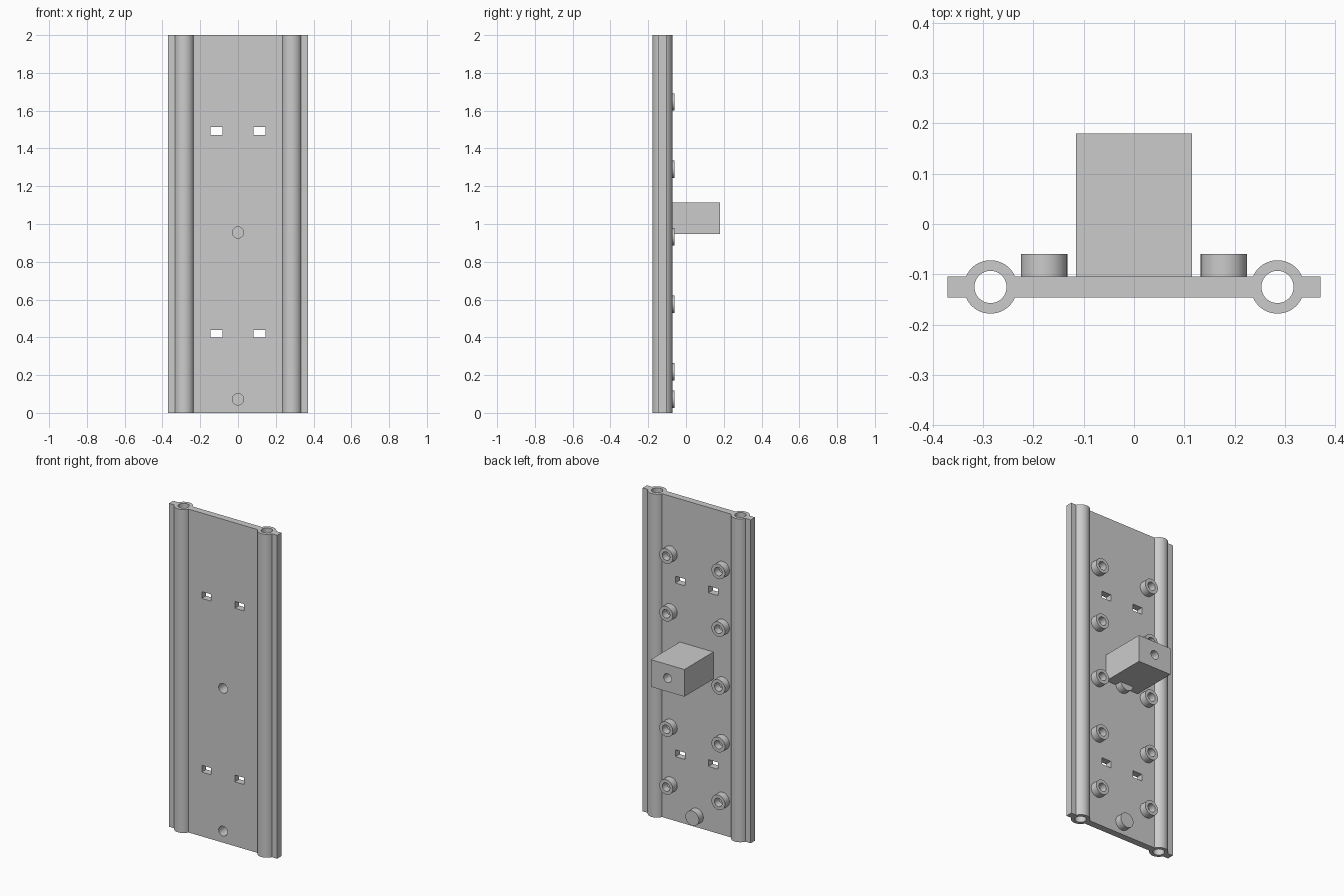
import bpy, bmesh, math
from mathutils import Matrix, Vector

if "Cube" in bpy.data.objects:
    bpy.data.objects.remove(bpy.data.objects["Cube"], do_unlink=True)

grey = bpy.data.materials.new("plain grey")
grey.use_nodes = True
colour = (0.6, 0.6, 0.6, 1)
grey.diffuse_color = colour
grey.node_tree.nodes["Principled BSDF"].inputs["Base Color"].default_value = colour

HEIGHT = 2.0
PLATE_Y, HALF_T, HALF_W = -0.125, 0.021, 0.37
BACK = PLATE_Y + HALF_T
TUBE_X, TUBE_R, BORE_R = 0.285, 0.053, 0.032
BOSS_END, BOSS_R = -0.06, 0.046


def make(name, bm):
    bmesh.ops.recalc_face_normals(bm, faces=bm.faces)
    mesh = bpy.data.meshes.new(name)
    bm.to_mesh(mesh)
    bm.free()
    mesh.materials.append(grey)
    obj = bpy.data.objects.new(name, mesh)
    bpy.context.collection.objects.link(obj)
    return obj


def box(name, lo, hi):
    lo, hi = Vector(lo), Vector(hi)
    bm = bmesh.new()
    bmesh.ops.create_cube(bm, size=1, matrix=Matrix.Translation((lo + hi) / 2)
                          @ Matrix.Diagonal((*(hi - lo), 1)))
    return make(name, bm)


def cylinder(name, start, end, radius):
    start, end = Vector(start), Vector(end)
    turn = (end - start).to_track_quat("Z", "Y").to_matrix().to_4x4()
    bm = bmesh.new()
    bmesh.ops.create_cone(bm, cap_ends=True, segments=48, radius1=radius, radius2=radius,
                          depth=(end - start).length,
                          matrix=Matrix.Translation((start + end) / 2) @ turn)
    return make(name, bm)


def along_y(name, x, z, y0, y1, radius):
    return cylinder(name, (x, y0, z), (x, y1, z), radius)


def cut(target, cutters):
    bpy.context.view_layer.objects.active = target
    for cutter in cutters:
        mod = target.modifiers.new("cut", "BOOLEAN")
        mod.operation, mod.solver, mod.object = "DIFFERENCE", "EXACT", cutter
        bpy.ops.object.modifier_apply(modifier=mod.name)


def discard(cutters):
    for cutter in cutters:
        bpy.data.objects.remove(cutter, do_unlink=True)


# Extruded plate with a tube swelling near each edge
join = math.asin(HALF_T / TUBE_R)
upper = [(HALF_W, HALF_T)]
for cx in (TUBE_X, -TUBE_X):
    for i in range(25):
        a = join + (math.pi - 2 * join) * i / 24
        upper.append((cx + TUBE_R * math.cos(a), TUBE_R * math.sin(a)))
upper.append((-HALF_W, HALF_T))
outline = upper + [(x, -y) for x, y in reversed(upper)]
bm = bmesh.new()
base = bm.faces.new([bm.verts.new((x, PLATE_Y + y, 0)) for x, y in outline])
ext = bmesh.ops.extrude_face_region(bm, geom=[base])
bmesh.ops.translate(bm, vec=(0, 0, HEIGHT),
                    verts=[v for v in ext["geom"] if isinstance(v, bmesh.types.BMVert)])
plate = make("plate", bm)

# Tube bores, slots and the two front screw holes
centre_z = (0.072, 0.955)
drills = [along_y("drill", 0, z, -0.3, -0.072, 0.03) for z in centre_z]
plate_cuts = []
for side in (-1, 1):
    x = side * TUBE_X
    plate_cuts.append(cylinder("bore", (x, PLATE_Y, -0.1), (x, PLATE_Y, HEIGHT + 0.1), BORE_R))
    for z in (0.419, 1.493):
        c = side * 0.113
        plate_cuts.append(box("slot", (c - 0.032, -0.3, z - 0.021), (c + 0.032, 0, z + 0.021)))
cut(plate, plate_cuts + drills)
parts = [plate]

# Closed bosses behind the front screw holes
for name, z in zip(("lower_closed_boss", "middle_closed_boss"), centre_z):
    boss = along_y(name, 0, z, BACK, BOSS_END, BOSS_R)
    cut(boss, drills)
    parts.append(boss)

# Rear block with a blind hole
block = box("rear_block", (-0.115, BACK, 0.947), (0.115, 0.18, 1.115))
block_drill = along_y("block_drill", 0, 1.031, 0.08, 0.3, 0.027)
cut(block, drills + [block_drill])
parts.append(block)
discard(plate_cuts + drills + [block_drill])

# Two columns of open bosses
for side, label in ((1, "left"), (-1, "right")):
    for row in range(5):
        x, z = side * 0.1785, 0.218 + row * 0.357
        boss = along_y(f"{label}_boss_{row + 1}", x, z, BACK, BOSS_END, BOSS_R)
        hole = along_y("hole", x, z, BACK - 0.05, BOSS_END + 0.05, 0.026)
        cut(boss, [hole])
        discard([hole])
        parts.append(boss)

# Smooth round walls, crisp edges
bpy.ops.object.select_all(action="DESELECT")
for part in parts:
    part.select_set(True)
bpy.context.view_layer.objects.active = plate
bpy.ops.object.shade_smooth_by_angle(angle=math.radians(30))
